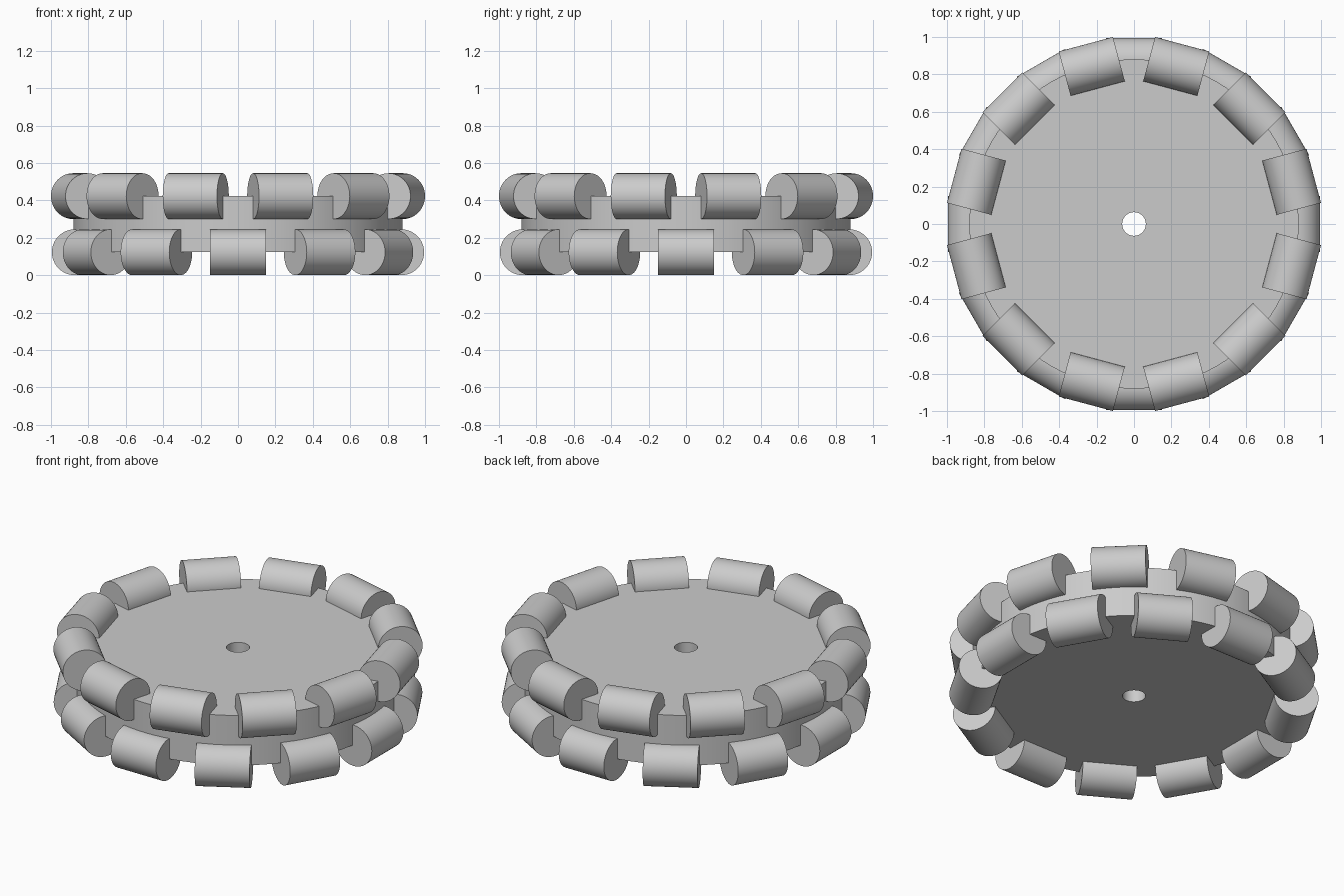
import bpy
import bmesh
from math import pi, radians
from mathutils import Matrix

cube = bpy.data.objects.get("Cube")
if cube:
    bpy.data.objects.remove(cube, do_unlink=True)

ROLLER_RADIUS = 0.1225
ROLLER_LENGTH = 0.3
PITCH_RADIUS = 0.8725
LOWER_Z, UPPER_Z = 0.1225, 0.4225
COUNT = 12

grey = bpy.data.materials.new("light grey")
grey.use_nodes = True
colour = (0.6, 0.6, 0.6, 1)
grey.diffuse_color = colour
grey.node_tree.nodes["Principled BSDF"].inputs["Base Color"].default_value = colour


def finish(bm, name):
    """Turn a bmesh into a smooth object with sharp edges kept."""
    bmesh.ops.recalc_face_normals(bm, faces=bm.faces)
    mesh = bpy.data.meshes.new(name)
    bm.to_mesh(mesh)
    bm.free()
    mesh.materials.append(grey)
    obj = bpy.data.objects.new(name, mesh)
    bpy.context.collection.objects.link(obj)
    bpy.ops.object.select_all(action="DESELECT")
    obj.select_set(True)
    bpy.context.view_layer.objects.active = obj
    bpy.ops.object.shade_smooth_by_angle(angle=radians(30))
    return obj


# Hub disc: a rectangular section spun around the axle hole
bm = bmesh.new()
section = [(0.063, LOWER_Z), (0.88, LOWER_Z), (0.88, UPPER_Z), (0.063, UPPER_Z)]
verts = [bm.verts.new((r, 0, z)) for r, z in section]
edges = [bm.edges.new((verts[i], verts[(i + 1) % 4])) for i in range(4)]
bmesh.ops.spin(bm, geom=verts + edges, cent=(0, 0, 0), axis=(0, 0, 1),
               angle=2 * pi, steps=96)
bmesh.ops.remove_doubles(bm, verts=bm.verts, dist=0.0001)
finish(bm, "hub_disc")

# Two rings of tangential rollers, the upper one turned by half a step
for ring, height, offset in (("lower", LOWER_Z, 0), ("upper", UPPER_Z, 0.5)):
    for i in range(COUNT):
        bm = bmesh.new()
        place = (Matrix.Rotation((i + offset) * 2 * pi / COUNT, 4, "Z")
                 @ Matrix.Translation((PITCH_RADIUS, 0, height))
                 @ Matrix.Rotation(pi / 2, 4, "X"))
        bmesh.ops.create_cone(bm, cap_ends=True, segments=48,
                              radius1=ROLLER_RADIUS, radius2=ROLLER_RADIUS,
                              depth=ROLLER_LENGTH, matrix=place)
        finish(bm, f"{ring}_roller_{i + 1}")
